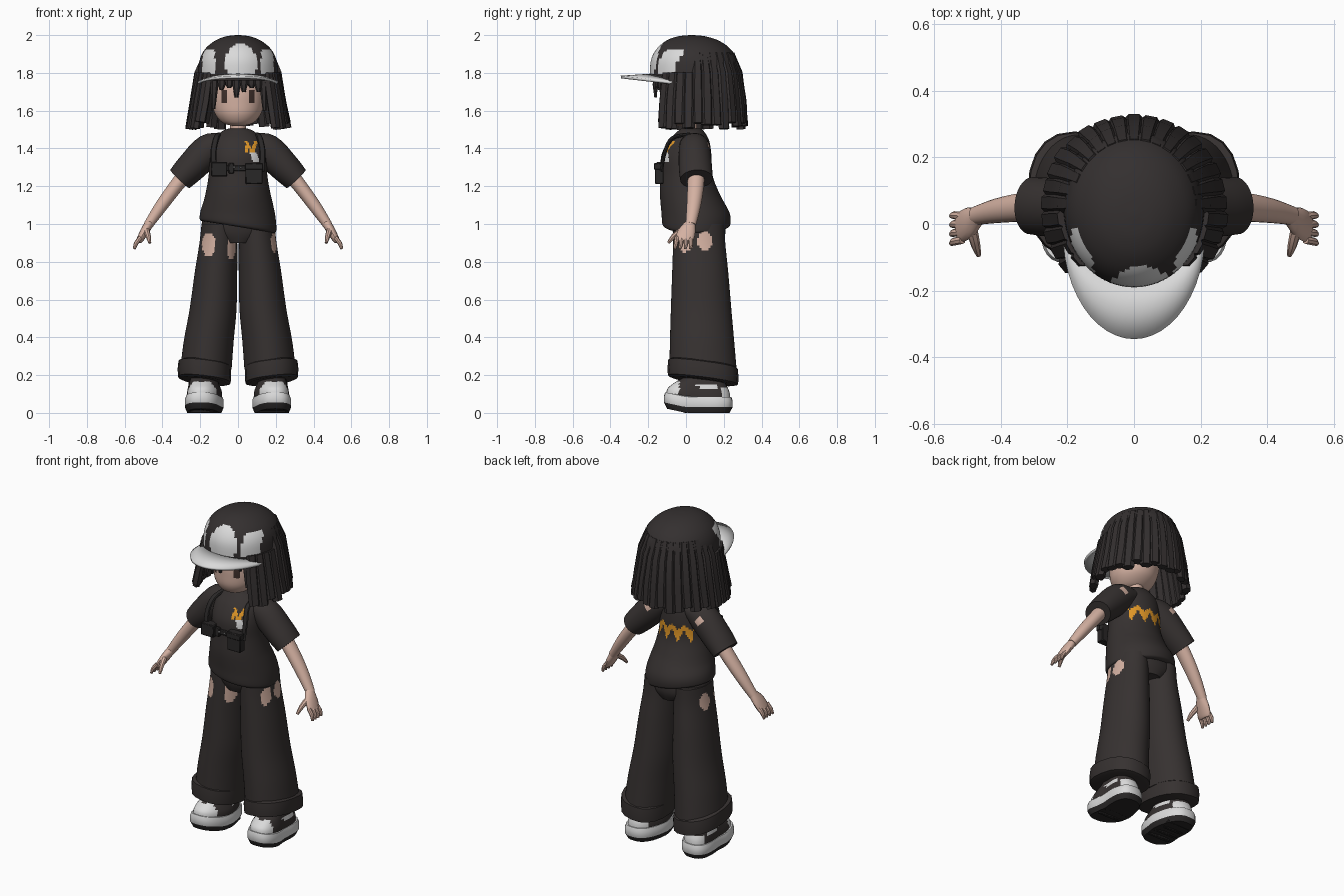
import bpy, bmesh, math, random
from mathutils import Vector

random.seed(4)
if "Cube" in bpy.data.objects:
    bpy.data.objects.remove(bpy.data.objects["Cube"])


def material(name, r, g, b):
    m = bpy.data.materials.new(name)
    m.use_nodes = True
    m.diffuse_color = (r, g, b, 1)
    m.node_tree.nodes["Principled BSDF"].inputs["Base Color"].default_value = (r, g, b, 1)
    return m


HAIR = material("dark hair", .034, .029, .029)
CLOTH = material("charcoal cloth", .037, .031, .030)
STRAP = material("black strap", .022, .020, .020)
SKIN = material("skin", .66, .44, .36)
WHITE = material("pale grey", .70, .70, .70)
ORANGE = material("orange", .75, .31, .02)
EYE = material("dark brown eye", .05, .03, .025)


def finish(name, bm, mats, rule=None, warp=None, angle=40):
    """Turn a bmesh into a shaded object; rule picks a face's material."""
    if warp:
        for v in bm.verts:
            warp(v.co)
    bmesh.ops.recalc_face_normals(bm, faces=bm.faces)
    bm.normal_update()
    if rule:
        for f in bm.faces:
            f.material_index = int(rule(f.calc_center_median(), f.normal))
    me = bpy.data.meshes.new(name)
    bm.to_mesh(me)
    bm.free()
    for m in mats:
        me.materials.append(m)
    ob = bpy.data.objects.new(name, me)
    bpy.context.collection.objects.link(ob)
    bpy.ops.object.select_all(action="DESELECT")
    ob.select_set(True)
    bpy.context.view_layer.objects.active = ob
    bpy.ops.object.shade_smooth_by_angle(angle=math.radians(angle))
    return ob


def spline(secs, steps):
    """Catmull-Rom through the sections (x, y, z, radius a, radius b)."""
    if steps < 2:
        return secs
    out = []
    for i in range(len(secs) - 1):
        p, q = secs[max(i - 1, 0)], secs[i]
        r, s = secs[i + 1], secs[min(i + 2, len(secs) - 1)]
        for k in range(steps):
            t = k / steps
            out.append([b + t / 2 * (c - a + t * (2 * a - 5 * b + 4 * c - d + t * (3 * (b - c) + d - a)))
                        for a, b, c, d in zip(p, q, r, s)])
    return out + [secs[-1]]


def loft(name, secs, mats, side=(1, 0, 0), n=24, steps=4, flat=True, power=1, **kw):
    """Skin closed oval rings; flat keeps every ring level."""
    bm = bmesh.new()
    secs = spline(secs, steps)
    pts = [Vector(s[:3]) for s in secs]
    rings = []
    for i, s in enumerate(secs):
        t = Vector((0, 0, 1)) if flat else (pts[min(i + 1, len(pts) - 1)] - pts[max(i - 1, 0)]).normalized()
        u = Vector(side)
        u = (u - t * u.dot(t)).normalized()
        w = t.cross(u)
        ring = []
        for k in range(n):
            c, d = math.cos(math.tau * k / n), math.sin(math.tau * k / n)
            c = math.copysign(abs(c) ** power, c)
            d = math.copysign(abs(d) ** power, d)
            ring.append(bm.verts.new(pts[i] + u * c * s[3] + w * d * s[4]))
        rings.append(ring)
    for a, b in zip(rings, rings[1:]):
        for k in range(n):
            bm.faces.new((a[k], a[(k + 1) % n], b[(k + 1) % n], b[k]))
    bm.faces.new(rings[0])
    bm.faces.new(rings[-1])
    return finish(name, bm, mats, **kw)


def box(name, pos, size, mat):
    bm = bmesh.new()
    bmesh.ops.create_cube(bm, size=1)
    for v in bm.verts:
        v.co = Vector(a * b for a, b in zip(v.co, size)) + Vector(pos)
    ob = finish(name, bm, [mat])
    ob.modifiers.new("bevel", "BEVEL").width = .004


def spot(a, b, ca, cb, ra, rb):
    return ((a - ca) / ra) ** 2 + ((b - cb) / rb) ** 2 < 1


# Head, eyes and neck
loft("head", [(0, -.035, 1.52, .03, .03), (0, -.025, 1.535, .08, .08), (0, -.01, 1.58, .12, .122),
              (0, 0, 1.64, .136, .138), (0, .01, 1.71, .138, .145), (0, .03, 1.8, .14, .14)],
     [SKIN, EYE], n=72, steps=8,
     rule=lambda c, n: c.y < -.05 and abs(abs(c.x) - .073) < .019 and abs(c.z - 1.672) < .035)
loft("neck", [(0, .02, 1.44, .045, .045), (0, .015, 1.56, .04, .04)], [SKIN], steps=1)


# Cap crown with pale front panels
def crown_rule(c, n):
    front = spot(c.x, c.z, .015, 1.85, .085, .105) or (abs(c.x - .015) < .062 and c.z < 1.94)
    sides = .122 < abs(c.x) < .188 and c.z < 1.925
    return c.y < -.015 and c.z > 1.79 and (front or sides)


loft("cap_crown", [(0, .045, 1.76, .212, .235), (0, .043, 1.86, .205, .23), (0, .04, 1.925, .175, .197),
                   (0, .035, 1.97, .122, .14), (0, .03, 1.993, .065, .075), (0, .03, 2, .01, .01)],
     [HAIR, WHITE], n=72, steps=5, rule=crown_rule)

# Curved cap brim
bm = bmesh.new()
rows = []
for i in range(25):
    t = math.pi * i / 24
    c, s = math.cos(t), math.sin(t)
    rows.append([bm.verts.new(((.195 + .017 * k) * c, -.02 - (.15 + .175 * k) * s,
                               1.74 + .05 * s - .012 * k * s)) for k in (0, .5, 1)])
for a, b in zip(rows, rows[1:]):
    for k in range(2):
        bm.faces.new((a[k], a[k + 1], b[k + 1], b[k]))
brim = finish("cap_brim", bm, [WHITE])
solid = brim.modifiers.new("thickness", "SOLIDIFY")
solid.thickness, solid.offset = .014, 0

# Long hair strands round the sides and back
COUNT = 25
for i in range(COUNT):
    a = math.radians(-40 + 260 * i / (COUNT - 1))
    c, s = math.cos(a), math.sin(a)
    end = 1.515 + random.uniform(-.015, .025)
    path = [(1.9, .165, .19, .024), (1.8, .207, .23, .032), (1.65, .235, .25, .037), (end, .26, .262, .034)]
    if s < -.1:
        path = path[1:]
    secs = [(rx * c, .048 + ry * s, z, w, .024 + random.uniform(-.004, .004)) for z, rx, ry, w in path]
    loft(f"hair_strand_{i + 1}", secs, [HAIR], side=(-s, c, 0), n=6, steps=1, flat=False, angle=30)

# Fringe
for i, (x, z) in enumerate(((-.125, 1.61), (-.085, 1.71), (-.045, 1.72), (-.008, 1.67),
                            (.03, 1.7), (.07, 1.72), (.105, 1.70), (.135, 1.6))):
    y = -.165 + 2.6 * x * x
    loft(f"fringe_{i + 1}", [(x, y + .01, 1.79, .024, .014), (x, y, 1.74, .022, .014), (x * 1.04, y + .004, z, .01, .008)],
         [HAIR], n=6, steps=1)


# Shirt body with painted orange shards
def shirt_rule(c, n):
    wave = abs((c.x * 14) % 1 - .5) * 2
    if c.y > .05 and abs(c.x) < .115 and 1.25 + .07 * wave < c.z < 1.35 - .03 * (1 - wave):
        return 1
    if c.y < -.05:
        u, h = c.x - .075, c.z - 1.375
        if 0 < h < .065 and (abs(u - .3 * h) < .009 or abs(u + .03 - .0 * h) < .012 - .2 * h or abs(u + .5 * h) < .008):
            return 1
        if -.045 < h <= 0 and abs(u - .005 + .4 * h) < .018:
            return 2
    return 0


def hem_tilt(co):
    if co.z < 1.12:
        co.z -= .17 * co.x * (1.12 - co.z) / .14


loft("shirt", [(0, .055, .985, .195, .165), (0, .055, 1.0, .203, .18), (0, .05, 1.06, .197, .18),
               (0, .02, 1.16, .172, .158), (0, .003, 1.26, .155, .137), (0, .002, 1.36, .15, .133),
               (0, .015, 1.44, .135, .108), (0, .025, 1.49, .085, .07), (0, .025, 1.505, .05, .05)],
     [CLOTH, ORANGE, WHITE], n=110, steps=9, rule=shirt_rule, warp=hem_tilt)

# Chest harness and pouches
box("chest_belt", (0, -.138, 1.295), (.24, .016, .03), STRAP)
box("large_pouch", (.085, -.142, 1.268), (.09, .046, .112), STRAP)
box("pouch_flap", (.085, -.147, 1.305), (.096, .046, .035), STRAP)
box("small_pouch", (-.1, -.13, 1.29), (.085, .056, .075), STRAP)
box("belt_clip", (-.035, -.147, 1.295), (.03, .02, .055), STRAP)
for x in (-.02, .015):
    box("belt_stud", (x, -.155, 1.3), (.01, .01, .01), WHITE)


# Trouser tears
def tear_rule(c, n):
    side = abs(c.x) > .15 and spot(c.y, c.z, .1, .91, .038, .052)
    front = c.y < .03 and (spot(c.x, c.z, -.155, .89, .036, .062) or spot(c.x, c.z, -.035, .88, .022, .07)
                           or spot(c.x, c.z, .19, .9, .016, .05))
    return side or front


def toe_shape(co):
    co.z += .22 * max(0, -co.y)
    co.x += math.copysign(.13 * (.07 - co.y), co.x)


def cuff_tilt(co):
    co.z -= .13 * (co.y - .09) - .12 * (abs(co.x) - .18)


loft("trouser_seat", [(0, .07, .9, .1, .12), (0, .07, .96, .19, .14), (0, .06, 1.06, .18, .14)], [CLOTH])

for s, word in ((1, "left"), (-1, "right")):
    def m(*secs):
        return [(s * q[0], *q[1:]) for q in secs]

    # Arm and sleeve
    loft(word + "_sleeve", m((.07, .04, 1.43, .07, .05), (.15, .045, 1.395, .083, .085), (.25, .05, 1.298, .088, .08),
                             (.308, .055, 1.238, .086, .07)), [CLOTH, SKIN], side=(0, 1, 0), flat=False, n=32,
         rule=lambda c, n: c.y > .09 and spot(c.x, c.z, s * .18, 1.4, .018, .03))
    loft(word + "_arm", m((.27, .055, 1.275, .045, .04), (.34, .05, 1.185, .043, .037), (.41, .04, 1.09, .037, .033),
                          (.475, .025, .995, .028, .025)), [SKIN], side=(0, 1, 0), flat=False)
    loft(word + "_palm", m((.468, .025, 1.005, .027, .024), (.495, .005, .96, .046, .023), (.52, -.01, .915, .046, .018),
                           (.526, -.012, .905, .036, .012)), [SKIN], side=(0, 1, 0), flat=False, n=16)
    for k in range(4):
        y = .024 - .024 * k
        loft(f"{word}_finger_{k + 1}", m((.515, y, .93, .012, .012), (.54, y * 1.1, .897, .012, .012),
                                         (.548, y * 1.15 - .004, .868, .007, .007)),
             [SKIN], side=(0, 1, 0), flat=False, n=8, steps=2)
    loft(word + "_thumb", m((.485, -.025, .965, .017, .016), (.475, -.065, .935, .014, .014),
                            (.467, -.093, .9, .008, .008)), [SKIN], side=(1, 0, 0), flat=False, n=8, steps=2)

    # Shoulder strap
    loft(word + "_strap", m((.125, -.13, 1.28, .016, .008), (.13, -.112, 1.38, .016, .01), (.115, -.072, 1.455, .016, .01),
                            (.1, .02, 1.475, .016, .01)), [STRAP], n=8, flat=False)

    # Trouser leg and turned-up cuff
    loft(word + "_trouser_leg", m((.1, .07, 1.0, .093, .135), (.104, .07, .9, .1, .138), (.116, .075, .75, .112, .148),
                                  (.132, .08, .55, .124, .16), (.155, .085, .38, .132, .17), (.17, .09, .23, .136, .178)),
         [CLOTH, SKIN], n=72, steps=10, rule=tear_rule)
    loft(word + "_cuff", m((.178, .09, .168, .118, .165), (.178, .09, .175, .139, .186), (.178, .09, .215, .142, .188),
                           (.176, .09, .258, .139, .184), (.172, .09, .266, .125, .17)),
         [CLOTH], n=20, steps=1, power=.85, warp=cuff_tilt)

    # Shoe: thick sole, two-tone upper and ankle
    loft(word + "_sole", m((.175, .065, 0, .088, .165), (.175, .065, .03, .1, .182), (.175, .065, .065, .1, .182),
                           (.175, .065, .085, .094, .175)), [WHITE, STRAP], n=32, steps=1, power=.75, warp=toe_shape,
         rule=lambda c, n: n.z < -.35)
    loft(word + "_shoe", m((.175, .065, .075, .092, .17), (.175, .067, .11, .09, .163), (.178, .078, .15, .08, .135),
                           (.18, .09, .19, .07, .1), (.18, .095, .25, .06, .08)),
         [CLOTH, WHITE], n=40, steps=5, power=.85, warp=toe_shape,
         rule=lambda c, n: (c.y < -.035 and c.z < .165) or (.125 < c.z < .15 and .06 < c.y < .16)
         or (c.y > .19 and c.z < .13))
    for k in range(4):
        box(f"{word}_tread_{k + 1}", (s * .178, .0 + .055 * k, .008), (.15, .022, .016), STRAP)
